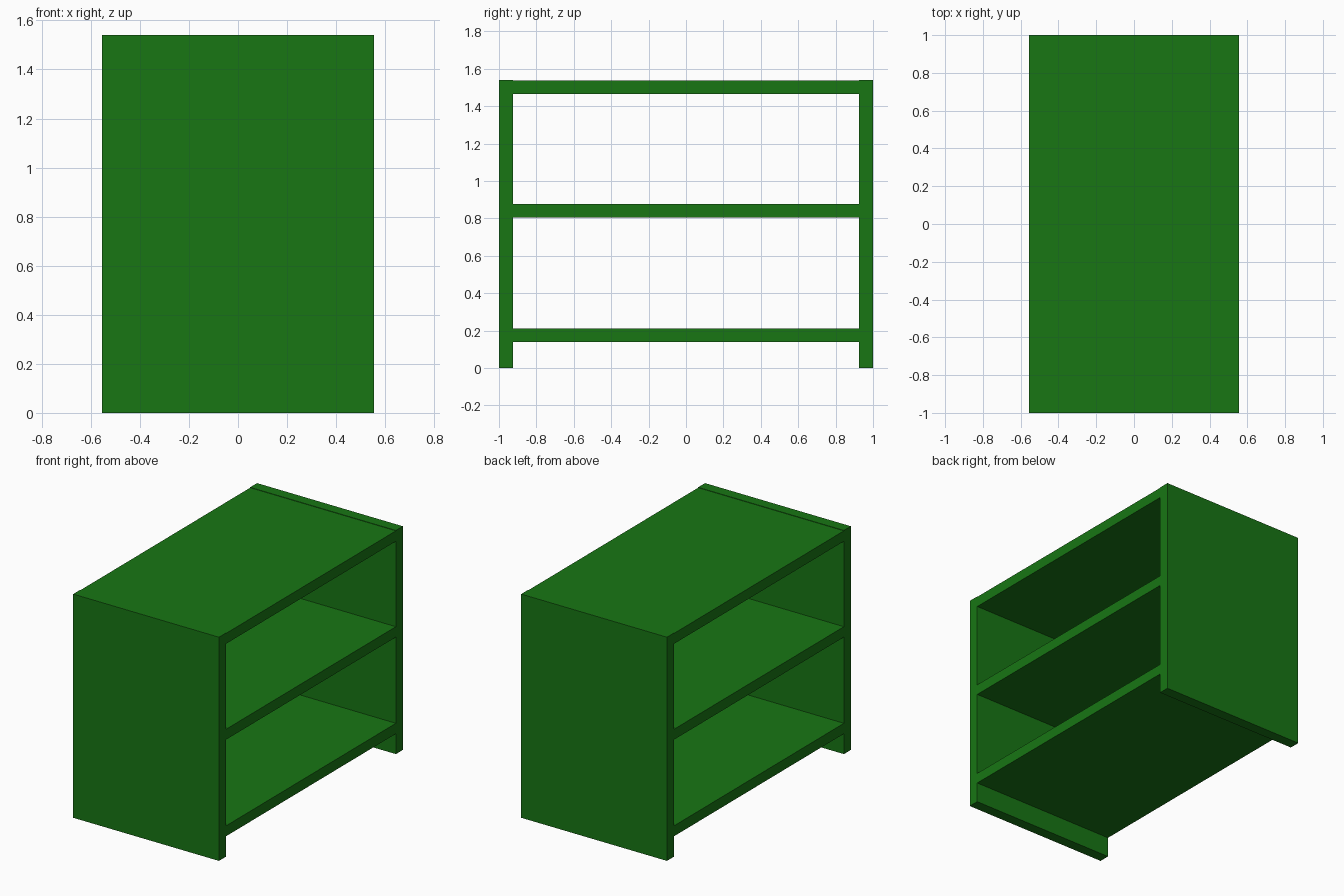
import bpy

if "Cube" in bpy.data.objects:
    bpy.data.objects.remove(bpy.data.objects["Cube"])

green = bpy.data.materials.new("green_paint")
green.diffuse_color = (0.009, 0.18, 0.007, 1.0)
green.use_nodes = True
green.node_tree.nodes["Principled BSDF"].inputs["Base Color"].default_value = green.diffuse_color

DEPTH = 1.11     # full x size
HALF_LEN = 1.0   # half y size
HEIGHT = 1.54
PANEL = 0.075    # side panel thickness
SHELF = 0.072    # shelf thickness


def board(name, location, size):
    bpy.ops.mesh.primitive_cube_add(size=1, location=location)
    ob = bpy.context.object
    ob.name = name
    ob.scale = size
    bpy.ops.object.transform_apply(location=False, rotation=False, scale=True)
    ob.data.materials.append(green)
    return ob


# upright end panels
for name, side in (("front_panel", -1), ("back_panel", 1)):
    board(name, (0, side * (HALF_LEN - PANEL / 2), HEIGHT / 2),
          (DEPTH, PANEL, HEIGHT))

# shelves fitted between the panels, top one a hair below the panel tops
shelf_length = 2 * (HALF_LEN - PANEL)
for name, z in (("bottom_shelf", 0.176), ("middle_shelf", 0.841), ("top_shelf", 1.501)):
    board(name, (0, 0, z), (DEPTH, shelf_length, SHELF))
